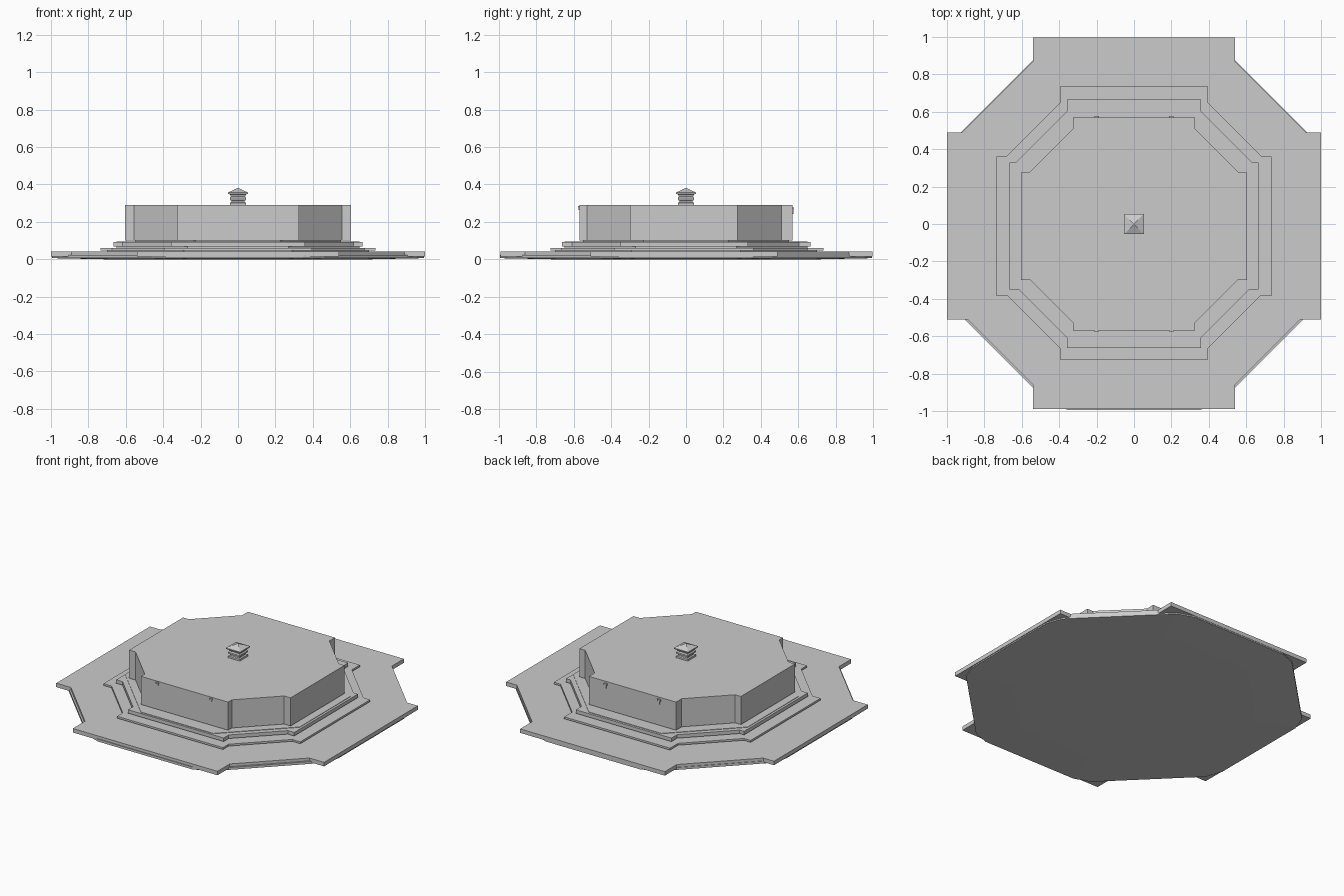
import bpy, bmesh, math

if "Cube" in bpy.data.objects:
    bpy.data.objects.remove(bpy.data.objects["Cube"])


def loft(name, rings):
    """Closed solid through stacked rings, each ring = (outline, z)."""
    bm = bmesh.new()
    loops = [[bm.verts.new((x, y, z)) for x, y in pts] for pts, z in rings]
    n = len(loops[0])
    for lo, hi in zip(loops, loops[1:]):
        for i in range(n):
            j = (i + 1) % n
            bm.faces.new((lo[i], lo[j], hi[j], hi[i]))
    bm.faces.new(loops[0][::-1])
    bm.faces.new(loops[-1])
    bmesh.ops.recalc_face_normals(bm, faces=bm.faces)
    me = bpy.data.meshes.new(name)
    bm.to_mesh(me)
    bm.free()
    ob = bpy.data.objects.new(name, me)
    bpy.context.collection.objects.link(ob)
    return ob


def notched(a, X, yb, yf, bb, bf, cb, cf):
    """Octagon with stepped corners: four arms joined by diagonals x + y = c."""
    right = [(a, -yf), (a, a - cf), (cf - bf, -bf), (X, -bf),
             (X, bb), (cb - bb, bb), (a, cb - a), (a, yb)]
    return right + [(-x, y) for x, y in reversed(right)]


def octagon(r, s):
    """Octagon with flat sides at distance r and side half length s."""
    q = [(r, -s), (r, s), (s, r), (-s, r), (-r, s), (-r, -s), (-s, -r), (s, -r)]
    return q


def clipped(r, s, u, v):
    """Octagon with its eight corners clipped."""
    q = [(r, -s), (r, s), (v, u), (u, v)]
    return [(x * c - y * t, x * t + y * c)
            for c, t in ((1, 0), (0, 1), (-1, 0), (0, -1)) for x, y in q]


def square(h):
    return [(h, -h), (h, h), (-h, h), (-h, -h)]


def box(name, x, y, z, sx, sy, sz):
    pts = [(x + i * sx / 2, y + j * sy / 2) for i, j in ((1, -1), (1, 1), (-1, 1), (-1, -1))]
    return loft(name, [(pts, z - sz / 2), (pts, z + sz / 2)])


# Skirt under the lower eave, with a slightly lower centre
k = 0.72
loft("base_skirt", [
    ([(x * k, y * k) for x, y in clipped(0.995, 0.35, 0.46, 0.955)], 0.0),
    (clipped(0.995, 0.35, 0.46, 0.955), 0.006),
    (clipped(0.995, 0.35, 0.46, 0.955), 0.022)])

# Stepped slabs
slab = notched(0.54, 1.0, 0.997, 0.99, 0.49, 0.51, 1.41, 1.40)
loft("lower_slab", [(slab, 0.014), (slab, 0.041)])
tier1 = notched(0.395, 0.735, 0.735, 0.725, 0.36, 0.385, 1.045, 1.06)
loft("first_step", [(tier1, 0.048), (tier1, 0.061)])
tier2 = notched(0.357, 0.665, 0.665, 0.663, 0.33, 0.35, 0.962, 0.967)
loft("second_step", [(tier2, 0.068), (tier2, 0.092)])

# Recessed octagonal cores between the slabs
for name, r, s, z0, z1 in (("lower_core", 0.70, 0.29, 0.035, 0.052),
                           ("middle_core", 0.65, 0.27, 0.055, 0.075),
                           ("upper_pad", 0.65, 0.27, 0.085, 0.095),
                           ("body_neck", 0.55, 0.228, 0.09, 0.11)):
    loft(name, [(octagon(r, s), z0), (octagon(r, s), z1)])

# Main drum with stepped corners
drum = notched(0.325, 0.603, 0.57, 0.57, 0.275, 0.30, 0.835, 0.855)
loft("main_body", [(drum, 0.10), (drum, 0.29)])

# Small wall fittings on the front and back faces
for x in (-0.2, 0.2):
    box("front_bracket", x, -0.573, 0.28, 0.02, 0.01, 0.008)
    box("front_bracket_stem", x, -0.572, 0.27, 0.008, 0.006, 0.016)
    box("back_bracket", x, 0.573, 0.272, 0.024, 0.01, 0.012)
    box("back_bracket_stem", x, 0.572, 0.255, 0.01, 0.006, 0.025)

# Square finial with pyramid cap
profile = [(0.044, 0.285), (0.044, 0.302), (0.036, 0.306), (0.036, 0.314),
           (0.044, 0.318), (0.044, 0.328), (0.038, 0.336), (0.042, 0.346),
           (0.053, 0.350), (0.053, 0.357), (0.022, 0.371), (0.004, 0.380)]
loft("roof_finial", [(square(h), z) for h, z in profile])
